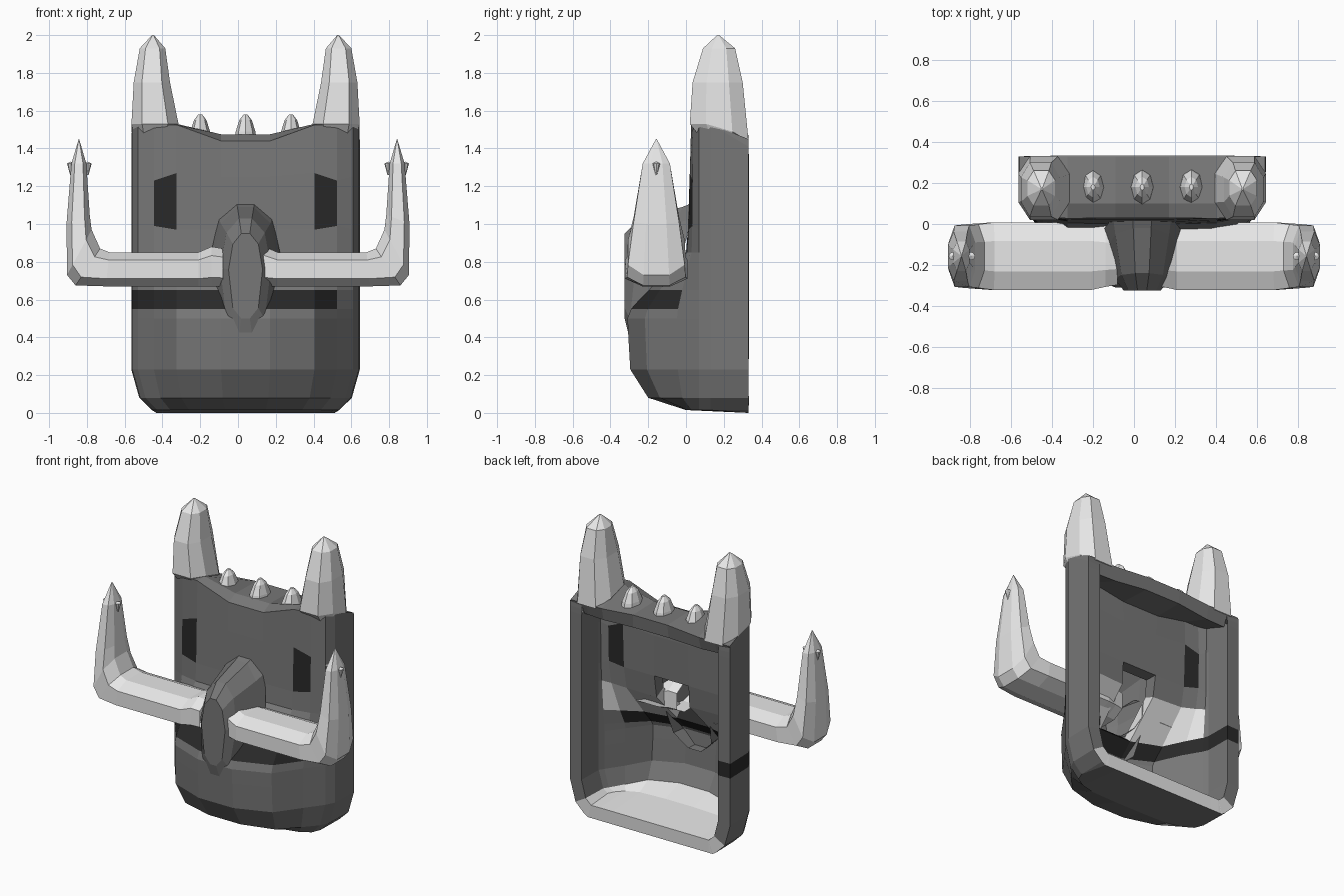
import bpy, bmesh, math

if "Cube" in bpy.data.objects:
    bpy.data.objects.remove(bpy.data.objects["Cube"])

CX = 0.04  # the mask sits slightly right of the tusks' centre


def material(name, v):
    m = bpy.data.materials.new(name)
    m.diffuse_color = (v, v, v, 1)
    m.use_nodes = True
    m.node_tree.nodes["Principled BSDF"].inputs["Base Color"].default_value = m.diffuse_color
    return m


GREY = material("mask grey", 0.185)
BONE = material("bone", 0.80)
BLACK = material("dark opening", 0.022)


def make(name, bm, mats):
    me = bpy.data.meshes.new(name)
    bm.to_mesh(me)
    bm.free()
    for m in mats:
        me.materials.append(m)
    ob = bpy.data.objects.new(name, me)
    bpy.context.collection.objects.link(ob)
    return ob


def loft(name, rings, mat, cap_end=True):
    """Join equal-length rings of points; the first ring stays open."""
    bm = bmesh.new()
    loops = [[bm.verts.new(p) for p in r] for r in rings]
    n = len(loops[0])
    for a, b in zip(loops, loops[1:]):
        for i in range(n):
            bm.faces.new((a[i], a[(i + 1) % n], b[(i + 1) % n], b[i]))
    if cap_end:
        bm.faces.new(loops[-1])
    bmesh.ops.remove_doubles(bm, verts=bm.verts, dist=0.0005)
    bmesh.ops.recalc_face_normals(bm, faces=bm.faces)
    return make(name, bm, [mat])


OCT = [(1, .45), (.55, 1), (-.55, 1), (-1, .45), (-1, -.45), (-.55, -1), (.55, -1), (1, -.45)]
NOSE = [(1, .15), (.75, .75), (.25, 1), (-.25, 1), (-.75, .75), (-1, .15), (-.75, -.75), (-.25, -1), (.25, -1), (.75, -.75)]
ROUND = [(math.cos(k * math.pi / 4), math.sin(k * math.pi / 4)) for k in range(8)]

# Mask shell: columns (half x, flat y, bulge weight) and rows (z, centre y, width scale)
half = [(.13, .02, 1), (.365, .02, .72), (.485, .04, .25), (.57, .07, 0), (.60, .13, 0), (.605, .33, 0)]
cols = [(-x, y, w) for x, y, w in reversed(half)] + half
rows = [(0, None, .78), (.015, 0, .82), (.08, -.20, .93), (.23, -.295, 1), (.40, -.305, 1),
        (.50, -.31, 1), (.55, -.29, 1), (.65, -.20, 1), (.85, 0, 1), (.97, .01, 1),
        (1.25, .02, 1), (1.44, .03, 1), (1.475, .10, 1), (1.47, None, 1)]
SHOULDER = {11: 1.525, 12: 1.53, 13: 1.45}   # raised corners under the horns
BACK_EDGE = {11: 1.37, 12: 1.41, 13: 1.44}
bm = bmesh.new()
grid = []
for j, (z, yr, sc) in enumerate(rows):
    line = []
    for x, yb, w in cols:
        ax = abs(x)
        y = .33 if yr is None else yb + w * (yr - yb)
        zz = z
        if j == 12:
            y = max(y, .10)
        if ax > .3:
            zz = (BACK_EDGE if ax > .602 else SHOULDER).get(j, z)
        if ax == .485 and z == .97:        # slanted eye corners
            zz = .99
        if ax == .485 and z == 1.25:
            zz = 1.23
        if ax == .365 and z == 1.25:
            zz = 1.27
        line.append(bm.verts.new((CX + x * sc, y, zz)))
    grid.append(line)
mid = len(half) - 1
for j in range(len(rows) - 1):
    for i in range(len(cols) - 1):
        if i == mid and 7 <= j <= 8:       # opening behind the nose
            continue
        f = bm.faces.new((grid[j][i], grid[j][i + 1], grid[j + 1][i + 1], grid[j + 1][i]))
        mouth = j == 6 and cols[i + 1][0] <= .49
        eye = j == 9 and i in (mid - 2, mid + 2)
        pale = j <= 1 or (j == 7 and abs(i - mid) <= 3)   # pale only on the inside
        f.material_index = 1 if mouth or eye else 2 if pale else 0
mask = make("mask_shell", bm, [GREY, BLACK, GREY, GREY, BLACK, BONE])
sol = mask.modifiers.new("thickness", 'SOLIDIFY')
sol.thickness = 0.09
sol.offset = -1
sol.material_offset = 3
sol.material_offset_rim = 3

# Nose: hollow, lofted back to front: (y at top, y at bottom, half width, bottom, top)
loft("nose", [[(CX + a * hw, (yt + yb) / 2 + b * (yt - yb) / 2, (lo + hi) / 2 + b * (hi - lo) / 2)
               for a, b in NOSE]
              for yt, yb, hw, lo, hi in [(.06, -.15, .19, .40, 1.12), (-.02, -.26, .175, .40, 1.09),
                                         (-.24, -.305, .135, .42, 1.03), (-.325, -.325, .09, .50, .95)]], GREY)

# Horns: (z, inner x, outer x, front y, back y), base dropping towards the back
HORN = [(1.43, .40, .57, .10, .29), (1.53, .355, .604, .02, .331), (1.75, .40, .592, .035, .30),
        (1.93, .425, .56, .09, .26), (2.0, .485, .495, .165, .175)]
for s, side in ((-1, "left"), (1, "right")):
    loft(side + "_horn", [[(CX + s * ((x0 + x1) / 2 + a * (x1 - x0) / 2),
                            (y0 + y1) / 2 + b * (y1 - y0) / 2,
                            z - (.09 * max(0, b) if z == 1.53 else 0)) for a, b in OCT]
                          for z, x0, x1, y0, y1 in HORN], BONE)

# Crown studs
for k, x in enumerate((-.20, .04, .28)):
    loft("crown_stud_%d" % (k + 1), [[(x + rx * a, .18 + ry * b, z) for a, b in ROUND]
         for z, rx, ry in [(1.44, .06, .09), (1.49, .052, .08), (1.55, .033, .05), (1.58, .01, .015)]], BONE)

# Tusks: (outer x, outer z, inner x, inner z, half depth) along the bend
TUSK = [(.08, .67, .08, .87, .14), (.14, .67, .14, .88, .15), (.21, .67, .21, .85, .165),
        (.70, .67, .68, .85, .165), (.86, .675, .73, .87, .155), (.905, .73, .775, .97, .15),
        (.908, 1.0, .785, 1.05, .12), (.882, 1.32, .803, 1.32, .072), (.843, 1.45, .841, 1.45, .002)]
for s, side in ((-1, "left"), (1, "right")):
    loft(side + "_tusk", [[(s * ((ox + ix) / 2 + a * (ox - ix) / 2), -.157 + b * hy,
                            (oz + iz) / 2 + a * (oz - iz) / 2) for a, b in OCT]
                          for ox, oz, ix, iz, hy in TUSK], BONE)
    # small barbs below the tusk tip
    for k, x in enumerate((.795, .885)):
        loft("%s_tusk_barb_%d" % (side, k + 1), [[(s * x + r * a, -.157 + r * b, z) for a, b in ROUND]
             for z, r in [(1.33, 0), (1.32, .02), (1.26, .004)]], BONE)
